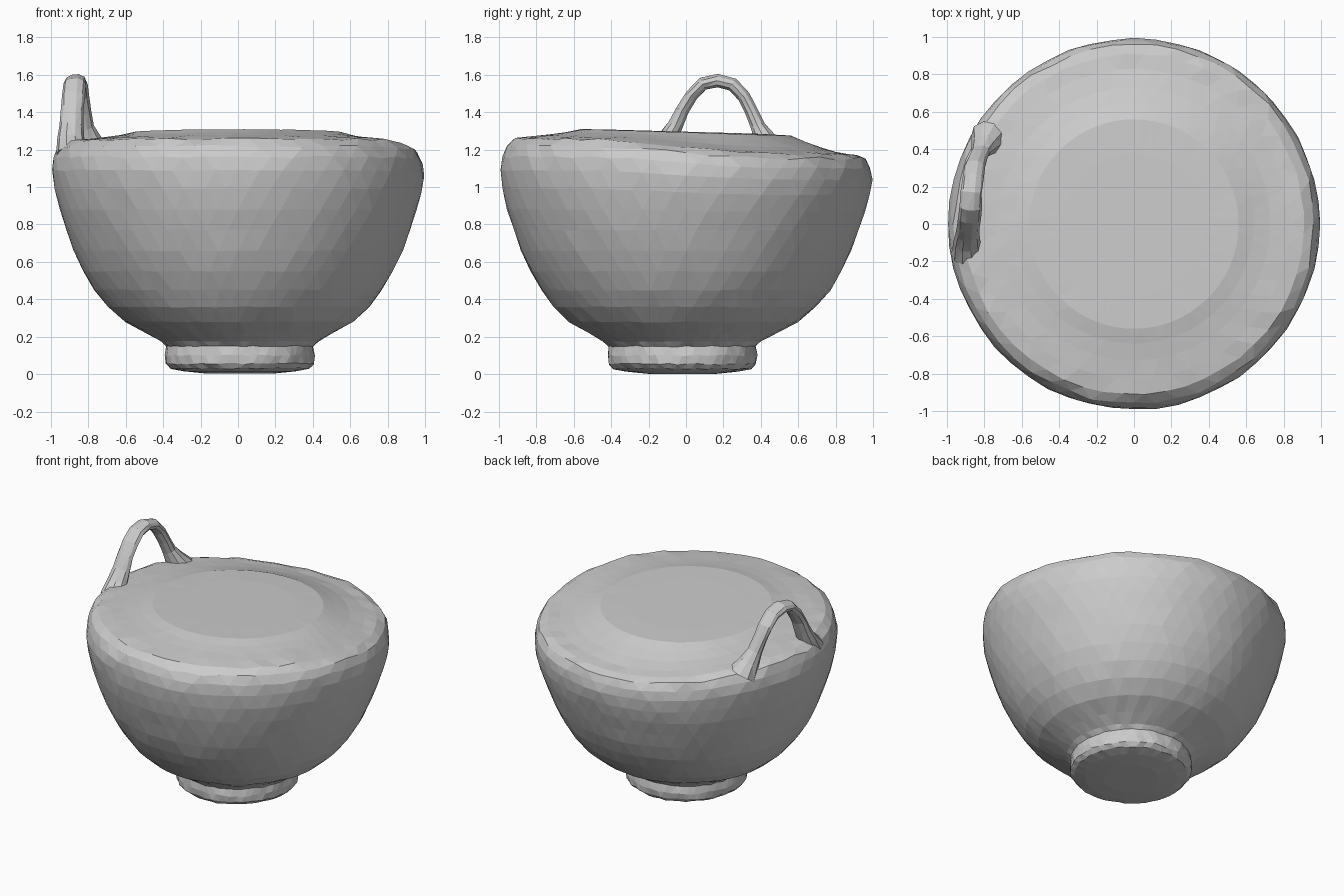
import bpy, bmesh, math, random
from mathutils import Vector

if "Cube" in bpy.data.objects:
    bpy.data.objects.remove(bpy.data.objects["Cube"])

random.seed(4)


def skin(name, rings, closed_ends=True):
    """Bridge equal-length rings of points into one faceted mesh."""
    bm = bmesh.new()
    rows = [[bm.verts.new(p) for p in ring] for ring in rings]
    n = len(rows[0])
    for a, b in zip(rows, rows[1:]):
        for i in range(n):
            j = (i + 1) % n
            bm.faces.new((a[i], a[j], b[j], b[i]))
    if closed_ends:
        for row in (rows[0], rows[-1]):
            mid = sum((v.co for v in row), Vector()) / n
            f = bm.faces.new(row)
            centre = bmesh.ops.poke(bm, faces=[f])["verts"][0]
            centre.co = mid
    bmesh.ops.recalc_face_normals(bm, faces=bm.faces[:])
    bmesh.ops.triangulate(bm, faces=bm.faces[:])
    mesh = bpy.data.meshes.new(name)
    bm.to_mesh(mesh)
    bm.free()
    obj = bpy.data.objects.new(name, mesh)
    bpy.context.collection.objects.link(obj)
    return obj


def smoothstep(lo, hi, v):
    t = max(0.0, min(1.0, (v - lo) / (hi - lo)))
    return t * t * (3 - 2 * t)


# Filled bowl with foot: (radius, height, jitter)
PROFILE = [
    (0.18, 0.003, 0), (0.30, 0.015, 0), (0.37, 0.03, .004), (0.395, 0.055, .005),
    (0.40, 0.10, .004), (0.392, 0.15, .004), (0.42, 0.175, .003), (0.50, 0.22, .003),
    (0.61, 0.28, .003), (0.70, 0.36, .003), (0.77, 0.45, .003), (0.83, 0.55, .003),
    (0.88, 0.66, .003), (0.92, 0.77, .003), (0.955, 0.88, .003), (0.98, 0.99, .003),
    (0.992, 1.09, .004), (0.985, 1.16, .006), (0.96, 1.215, .008), (0.91, 1.245, .006),
    (0.83, 1.253, .003), (0.73, 1.262, .001), (0.64, 1.275, .001), (0.56, 1.293, .001),
    (0.38, 1.295, 0), (0.18, 1.295, 0),
]
SIDES = 52
rings = []
for k, (r, z, jit) in enumerate(PROFILE):
    ring = []
    for i in range(SIDES):
        a = 2 * math.pi * (i + 0.5 * (k % 2)) / SIDES
        toward_low = math.cos(a - math.radians(65))
        # the rim sags toward the back right, the top leans the same way
        sag = 0.06 * smoothstep(-0.1, 0.9, toward_low) * smoothstep(0.75, 1.2, z) * smoothstep(0.5, 0.9, r)
        lean = 0.028 * r * math.sin(a) * smoothstep(1.2, 1.28, z)
        rr = r + random.uniform(-jit, jit)
        off = -0.02 * (1 - smoothstep(0.15, 0.5, z))
        ring.append((rr * math.cos(a) - off * 0.5, rr * math.sin(a) + off,
                     z - sag - lean + random.uniform(-jit, jit)))
    rings.append(ring)
skin("bowl_body", rings)

# Loop handle: (x, y, z, half width across x, half thickness)
PATH = [
    (-0.89, -0.15, 1.17, .085, .090), (-0.895, -0.10, 1.25, .072, .056),
    (-0.89, -0.055, 1.33, .064, .042), (-0.885, -0.02, 1.41, .060, .037),
    (-0.88, 0.03, 1.49, .060, .036), (-0.875, 0.09, 1.55, .060, .037),
    (-0.87, 0.17, 1.567, .058, .037), (-0.86, 0.25, 1.545, .056, .037),
    (-0.85, 0.31, 1.48, .054, .036), (-0.835, 0.35, 1.40, .050, .036),
    (-0.82, 0.385, 1.32, .052, .042), (-0.80, 0.42, 1.25, .070, .062),
    (-0.775, 0.46, 1.17, .100, .095),
]
pts = [Vector(p[:3]) for p in PATH]
rings = []
for k, p in enumerate(pts):
    tangent = (pts[min(k + 1, len(pts) - 1)] - pts[max(k - 1, 0)]).normalized()
    normal = tangent.cross(Vector((1, 0, 0))).normalized()
    side = normal.cross(tangent)
    w, t = PATH[k][3:]
    ring = []
    for i in range(10):
        a = 2 * math.pi * i / 10
        s = random.uniform(0.95, 1.05)
        ring.append(p + side * (w * s * math.cos(a)) + normal * (t * s * math.sin(a)))
    rings.append(ring)
skin("loop_handle", rings)
